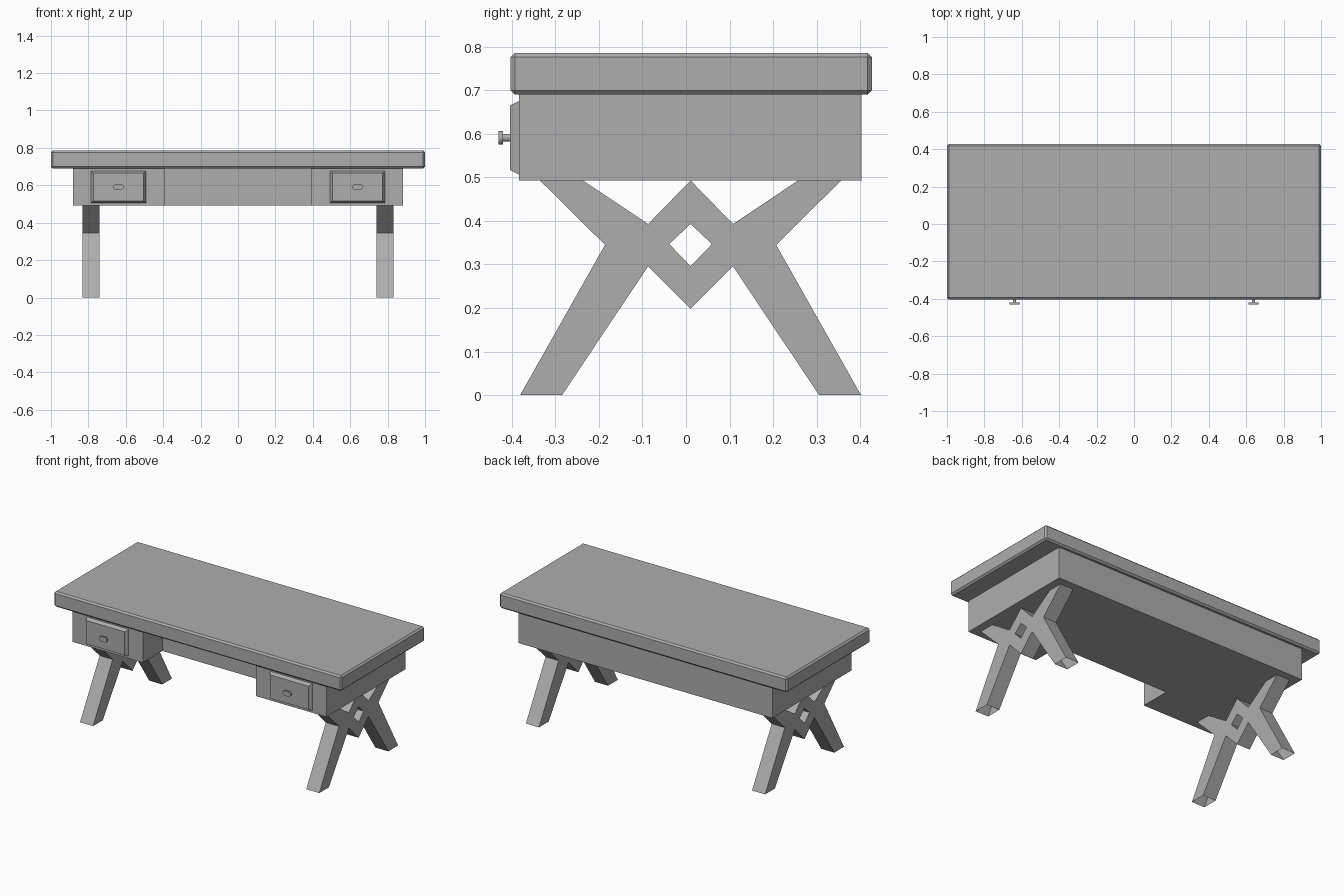
import bpy
import bmesh
from math import pi, cos, sin

if "Cube" in bpy.data.objects:
    bpy.data.objects.remove(bpy.data.objects["Cube"], do_unlink=True)

GREY = (0.42, 0.42, 0.42, 1)
grey = bpy.data.materials.new("plain grey")
grey.use_nodes = True
grey.diffuse_color = GREY
grey.node_tree.nodes["Principled BSDF"].inputs["Base Color"].default_value = GREY


def finish(name, bm):
    bmesh.ops.recalc_face_normals(bm, faces=bm.faces)
    mesh = bpy.data.meshes.new(name)
    bm.to_mesh(mesh)
    bm.free()
    mesh.materials.append(grey)
    obj = bpy.data.objects.new(name, mesh)
    bpy.context.collection.objects.link(obj)
    return obj


def loft(name, first, second, skip=lambda a, b: False):
    """Join two matching outlines with caps and walls."""
    bm = bmesh.new()
    a = [bm.verts.new(p) for p in first]
    b = [bm.verts.new(p) for p in second]
    bm.faces.new(a)
    bm.faces.new(b)
    for i in range(len(a)):
        j = (i + 1) % len(a)
        if not skip(first[i], first[j]):
            bm.faces.new((a[i], a[j], b[j], b[i]))
    return finish(name, bm)


def rect(cx, cz, w, h, y):
    return [(cx + sx * w, y, cz + sz * h)
            for sx, sz in ((-1, -1), (1, -1), (1, 1), (-1, 1))]


def oval(cx, cz, radius, stretch, y, sides=16):
    # Round outline pulled apart sideways by the stretch amount
    pts = []
    for i in range(sides):
        t = 2 * pi * (i + 0.5) / sides
        side = stretch if cos(t) > 0 else -stretch
        pts.append((cx + side + radius * cos(t), y, cz + radius * sin(t)))
    return pts


# Table top with chamfered edges
top = loft("table_top", rect(0, 0.738, 1, 0.048, -0.403),
           rect(0, 0.738, 1, 0.048, 0.427))
chamfer = top.modifiers.new("chamfer", 'BEVEL')
chamfer.width = 0.01
chamfer.segments = 1

# Case under the top, with a knee recess at the front
FRONT, BACK, RECESS = -0.383, 0.403, -0.19
half = [(0.393, RECESS), (0.393, FRONT), (0.883, FRONT), (0.883, BACK)]
plan = half + [(-x, y) for x, y in reversed(half)]
loft("case", [(x, y, 0.493) for x, y in plan], [(x, y, 0.69) for x, y in plan])

# Drawer fronts and knobs
for side, sx in (("right", -1), ("left", 1)):
    x, z = sx * 0.639, 0.591
    loft(side + "_drawer", rect(x, z, 0.147, 0.085, FRONT),
         rect(x, z, 0.134, 0.074, -0.404))
    loft(side + "_knob_stem", oval(x, z, 0.009, 0, -0.403),
         oval(x, z, 0.009, 0, -0.421))
    loft(side + "_knob", oval(x, z, 0.016, 0.012, -0.42),
         oval(x, z, 0.016, 0.012, -0.43))

# Crossed legs: half outline mirrored about the centre, open at feet and tops
TOP = 0.493
leg = [(0, 0.393), (0, TOP), (0.0975, 0.393), (0.247, TOP), (0.346, TOP),
       (0.1965, 0.345), (0.3915, 0), (0.295, 0), (0.0975, 0.296),
       (0, 0.198), (0, 0.296), (0.049, 0.347)]


def open_edge(a, b):
    return a[1] == b[1] == 0 or (a[2] == b[2] and a[2] in (0, TOP))


for side, sx in (("right", -1), ("left", 1)):
    inner, outer = sx * 0.741, sx * 0.832
    legs = loft(side + "_crossed_legs", [(inner, y, z) for y, z in leg],
                [(outer, y, z) for y, z in leg], open_edge)
    legs.location.y = 0.0105
    mirror = legs.modifiers.new("mirror", 'MIRROR')
    mirror.use_axis = (False, True, False)
